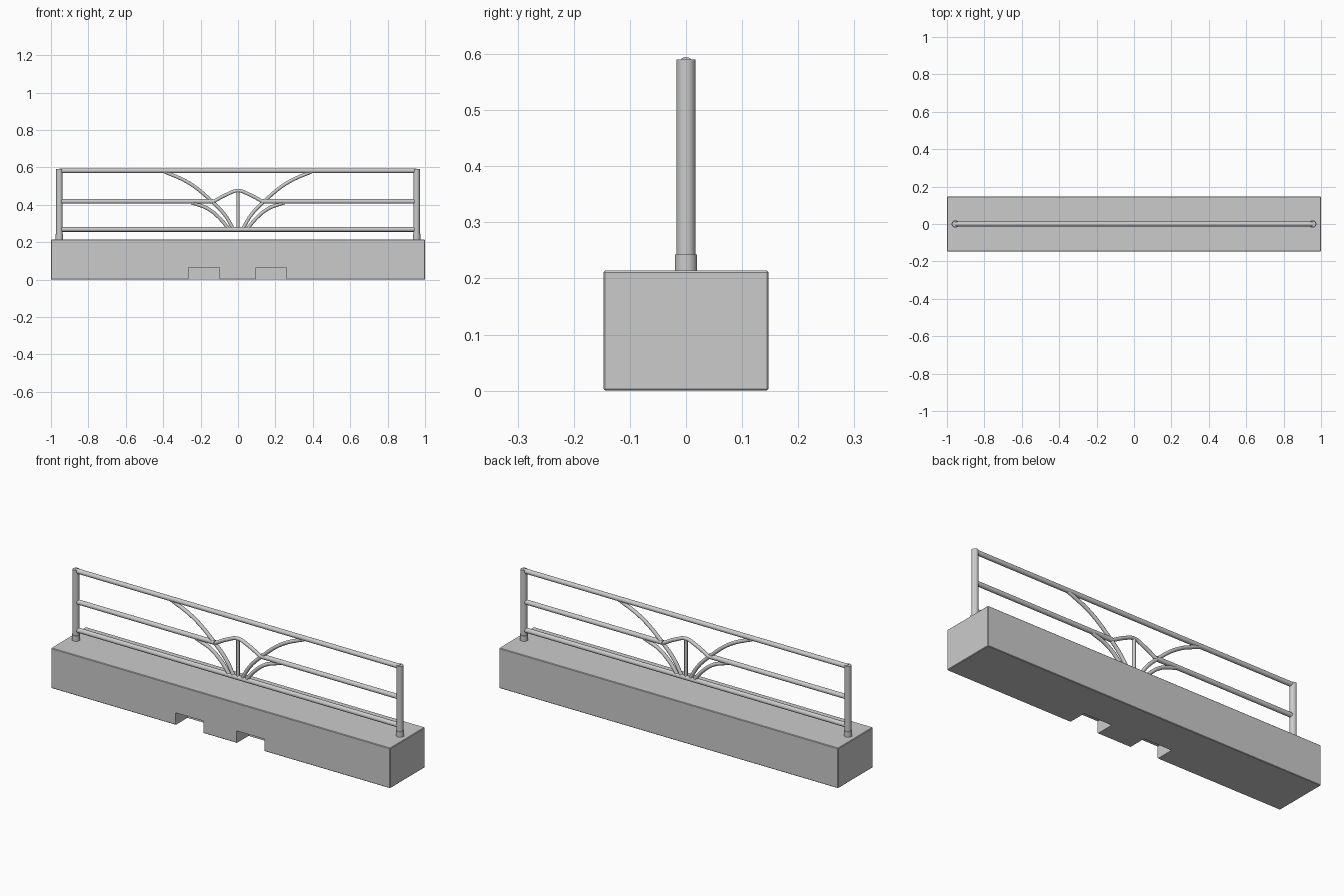
import bpy
from mathutils import Vector

if "Cube" in bpy.data.objects:
    bpy.data.objects.remove(bpy.data.objects["Cube"])


def box(name, lo, hi):
    lo, hi = Vector(lo), Vector(hi)
    bpy.ops.mesh.primitive_cube_add(size=1, location=(lo + hi) / 2)
    ob = bpy.context.object
    ob.name = name
    ob.scale = hi - lo
    bpy.ops.object.transform_apply(location=True, rotation=False, scale=True)
    return ob


def rod(name, a, b, r):
    a, b = Vector(a), Vector(b)
    bpy.ops.mesh.primitive_cylinder_add(vertices=32, radius=r, depth=(b - a).length,
                                        location=(a + b) / 2)
    ob = bpy.context.object
    ob.name = name
    ob.rotation_euler = (b - a).to_track_quat('Z', 'Y').to_euler()
    bpy.ops.object.shade_smooth_by_angle()
    return ob


def bent_rod(name, pts, r):
    # smooth tube through (x, z) points in the plane of the railing
    cu = bpy.data.curves.new(name, 'CURVE')
    cu.dimensions = '3D'
    cu.bevel_depth = r
    cu.bevel_resolution = 5
    cu.use_fill_caps = True
    sp = cu.splines.new('BEZIER')
    sp.resolution_u = 8
    sp.bezier_points.add(len(pts) - 1)
    for bp, (x, z) in zip(sp.bezier_points, pts):
        bp.co = (x, 0, z)
        bp.handle_left_type = bp.handle_right_type = 'AUTO'
    ob = bpy.data.objects.new(name, cu)
    bpy.context.collection.objects.link(ob)
    return ob


# concrete base with two lifting notches in the front
base = box("base_block", (-1, -0.147, 0), (1, 0.147, 0.214))
bev = base.modifiers.new("edges", 'BEVEL')
bev.width = 0.003
for x0, x1 in ((-0.265, -0.1), (0.095, 0.26)):
    cutter = box("notch_cutter", (x0, -0.2, -0.05), (x1, -0.047, 0.065))
    cutter.hide_render = True
    cutter.hide_viewport = False
    cutter.display_type = 'WIRE'
    cut = base.modifiers.new("notch", 'BOOLEAN')
    cut.operation = 'DIFFERENCE'
    cut.solver = 'EXACT'
    cut.object = cutter

# full-width rails
POST_X, TOP, MID, LOW = 0.955, 0.582, 0.418, 0.268
rod("top_rail", (-POST_X, 0, TOP), (POST_X, 0, TOP), 0.0125)
rod("bottom_rail", (-POST_X, 0, LOW), (POST_X, 0, LOW), 0.0125)

for side, s in (("left", -1), ("right", 1)):
    # posts and their sockets
    rod(side + "_post", (s * POST_X, 0, 0.2), (s * POST_X, 0, 0.59), 0.017)
    rod(side + "_post_socket", (s * POST_X, 0, 0.205), (s * POST_X, 0, 0.243), 0.02)
    # middle rail stops at the ornament
    rod(side + "_middle_rail", (s * POST_X, 0, MID), (s * 0.135, 0, MID), 0.0125)
    # fan of curved bars
    outer = [(0.4, 0.58), (0.26, 0.515), (0.14, 0.418), (0.07, 0.345), (0.025, 0.27)]
    inner = [(0.25, 0.412), (0.16, 0.378), (0.095, 0.325), (0.05, 0.27)]
    bent_rod(side + "_outer_curve", [(s * x, z) for x, z in outer], 0.0095)
    bent_rod(side + "_inner_curve", [(s * x, z) for x, z in inner], 0.0095)

# centre arch and upright
bent_rod("centre_arch", [(-0.135, 0.415), (-0.06, 0.455), (0, 0.475),
                         (0.06, 0.455), (0.135, 0.415)], 0.0095)
rod("centre_upright", (0, 0, LOW), (0, 0, 0.475), 0.0085)
